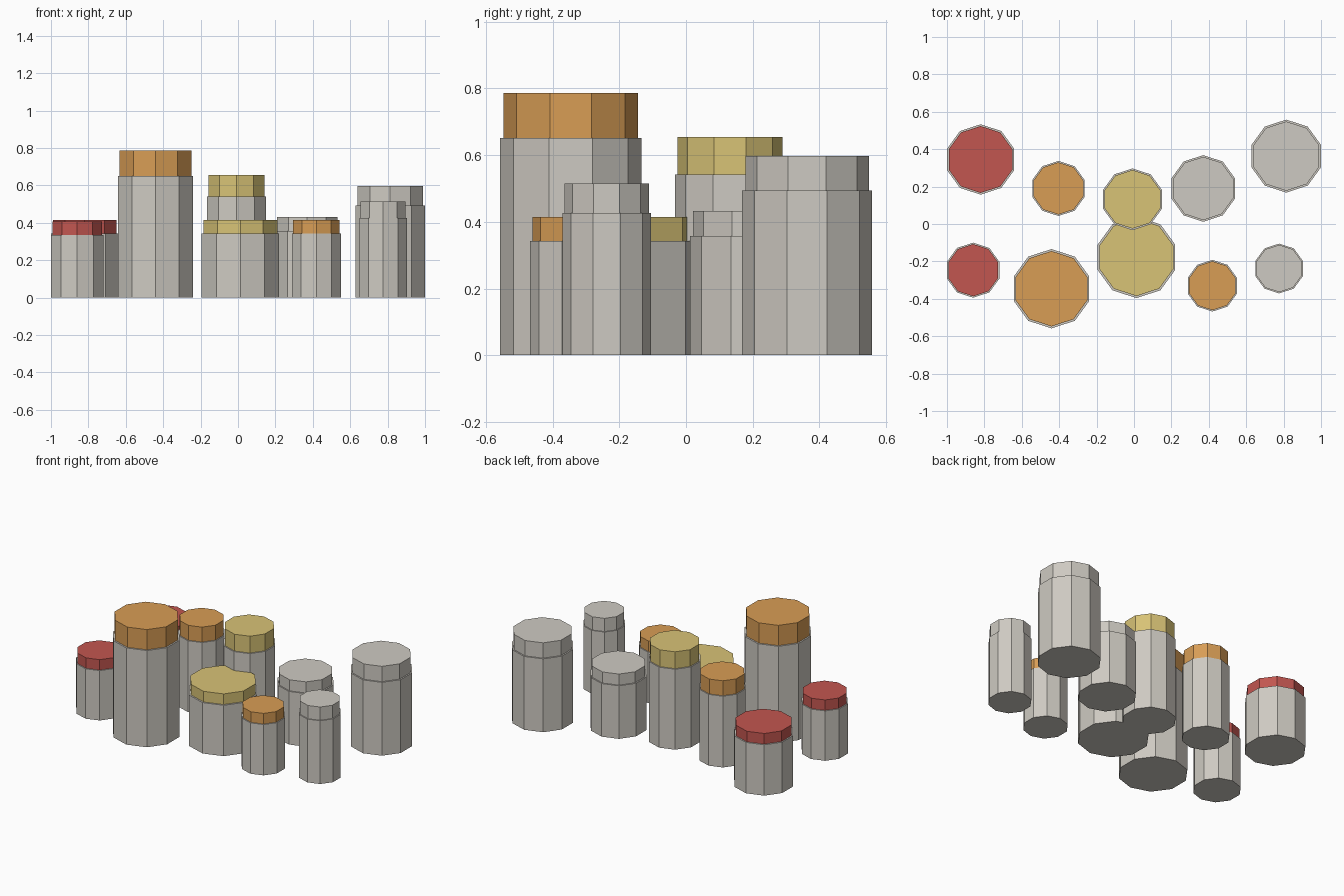
import bpy

cube = bpy.data.objects.get("Cube")
if cube:
    bpy.data.objects.remove(cube, do_unlink=True)

SIDES = 10
SHOULDER = 0.827    # body height as a share of the whole jar
CAP_SCALE = 0.95    # cap radius as a share of the body radius


def linear(c):
    c /= 255
    return c / 12.92 if c <= 0.04045 else ((c + 0.055) / 1.055) ** 2.4


def material(name, rgb):
    colour = [linear(c) for c in rgb] + [1.0]
    mat = bpy.data.materials.new(name)
    mat.use_nodes = True
    mat.diffuse_color = colour
    mat.node_tree.nodes["Principled BSDF"].inputs["Base Color"].default_value = colour
    return mat


GREY = material("warm_grey", (206, 202, 194))
RED = material("red", (194, 86, 80))
ORANGE = material("orange", (216, 157, 85))
YELLOW = material("yellow", (216, 195, 118))


def drum(name, x, y, radius, bottom, top, mat):
    """Ten-sided prism between two heights."""
    bpy.ops.mesh.primitive_cylinder_add(
        vertices=SIDES, radius=radius, depth=top - bottom,
        location=(x, y, (bottom + top) / 2))
    obj = bpy.context.object
    obj.name = name
    obj.data.materials.append(mat)


def jar(name, x, y, radius, height, cap_mat):
    """Wide body with a slightly narrower cap on its shoulder."""
    shoulder = height * SHOULDER
    drum(name + "_body", x, y, radius, 0, shoulder, GREY)
    drum(name + "_cap", x, y, radius * CAP_SCALE, shoulder, height, cap_mat)


# Back row: name, x, y, radius, height, cap colour
jar("back_red_jar", -0.82, 0.345, 0.188, 0.414, RED)
jar("back_orange_jar", -0.404, 0.19, 0.147, 0.58, ORANGE)
jar("back_yellow_jar", -0.008, 0.132, 0.165, 0.655, YELLOW)
jar("back_short_grey_jar", 0.37, 0.19, 0.178, 0.432, GREY)
jar("back_tall_grey_jar", 0.814, 0.363, 0.195, 0.597, GREY)

# Front row
jar("front_red_jar", -0.86, -0.247, 0.147, 0.406, RED)
jar("front_tall_orange_jar", -0.441, -0.346, 0.212, 0.787, ORANGE)
jar("front_yellow_jar", 0.013, -0.178, 0.218, 0.414, YELLOW)
jar("front_short_orange_jar", 0.419, -0.33, 0.138, 0.414, ORANGE)
jar("front_grey_jar", 0.776, -0.238, 0.133, 0.515, GREY)
